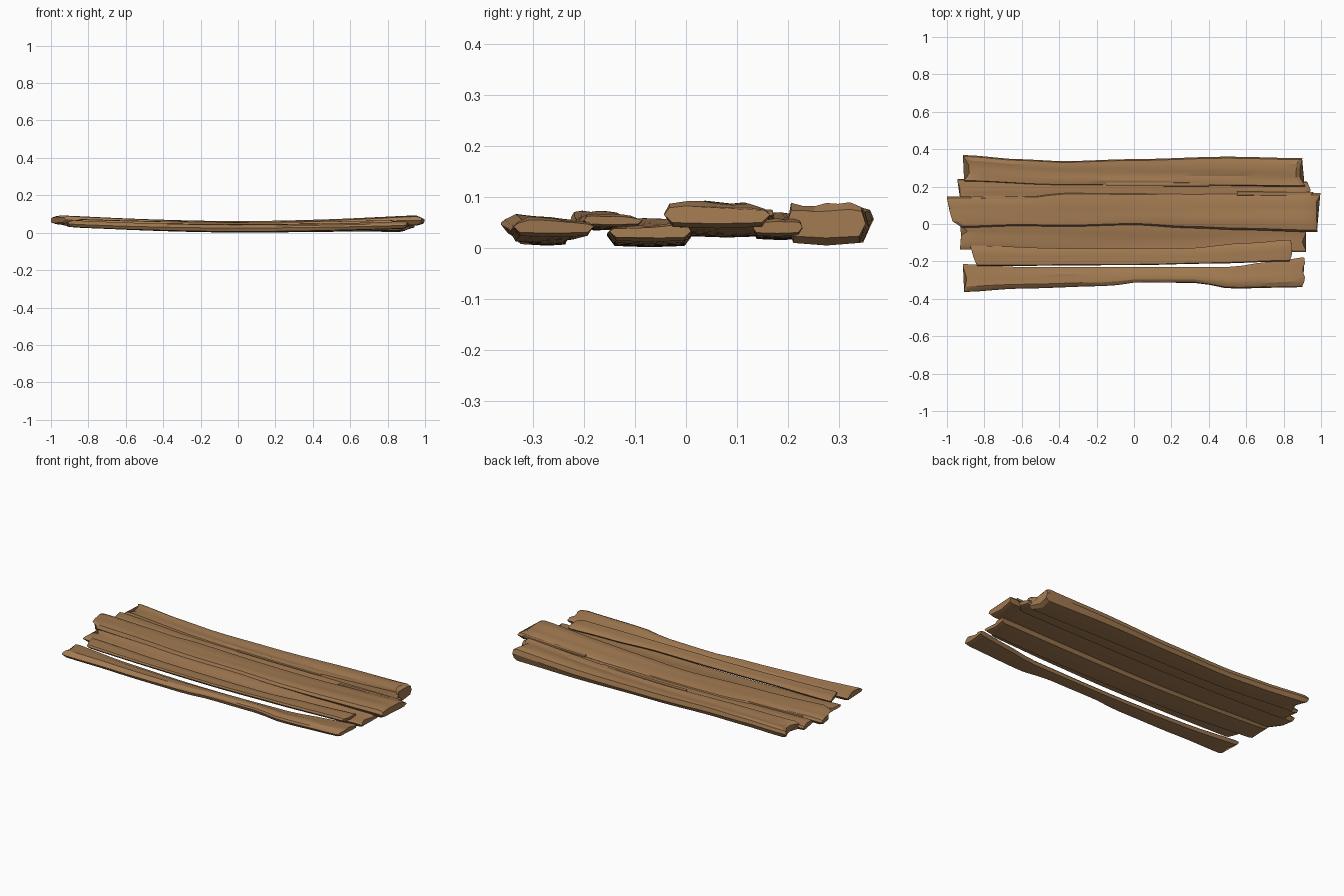
import bpy, bmesh, math, random

random.seed(4)

wood = bpy.data.materials.new("weathered_brown_wood")
wood.diffuse_color = (0.36, 0.195, 0.083, 1)


def smooth_lerp(points, x):
    """Value at x on a list of (position, value) stations, eased between them."""
    if x <= points[0][0]:
        return points[0][1]
    for (a, va), (b, vb) in zip(points, points[1:]):
        if x <= b:
            f = (x - a) / (b - a)
            f = f * f * (3 - 2 * f)
            return va + (vb - va) * f
    return points[-1][1]


def bend(values, x):
    """Parabola through the left, middle and right heights."""
    left, mid, right = values
    side = left if x < 0 else right
    return mid + (side - mid) * min(1, abs(x) / 0.92) ** 1.7


def plank(name, low, high, bottom, top, left_end, right_end, crown, cuts=22):
    """Loft a worn board along x. u runs across it, v from underside to top."""
    us = [0.05, 0.2, 0.35, 0.5, 0.65, 0.8, 0.95]
    ring = [(0, 0.5)] + list(zip(us, crown)) + [(1, 0.5), (0.92, 0.06), (0.5, 0), (0.08, 0.06)]
    ts = [0, 0.012] + [i / cuts for i in range(1, cuts)] + [0.988, 1]
    drift = [random.uniform(0, 6.28) for _ in ring]
    bm = bmesh.new()
    rows = []
    for t in ts:
        row = []
        for (u, v), d in zip(ring, drift):
            xl, xr = smooth_lerp(left_end, u), smooth_lerp(right_end, u)
            x = xl + (xr - xl) * t
            y0, y1 = smooth_lerp(low, x), smooth_lerp(high, x)
            z0, z1 = bend(bottom, x), bend(top, x)
            if t in (0, 1):                      # worn, rounded end
                v = 0.5 + (v - 0.5) * 0.65
            elif 0.1 < v < 1:                    # slow wander of the grain ridges
                v += 0.05 * math.sin(3 * x + d)
            row.append(bm.verts.new((x, y0 + (y1 - y0) * u, z0 + (z1 - z0) * v)))
        rows.append(row)
    n = len(ring)
    for a, b in zip(rows, rows[1:]):
        for i in range(n):
            bm.faces.new((a[i], a[(i + 1) % n], b[(i + 1) % n], b[i]))
    bm.faces.new(rows[0])
    bm.faces.new(rows[-1])
    bmesh.ops.recalc_face_normals(bm, faces=bm.faces)
    mesh = bpy.data.meshes.new(name)
    bm.to_mesh(mesh)
    bm.free()
    mesh.materials.append(wood)
    ob = bpy.data.objects.new(name, mesh)
    bpy.context.collection.objects.link(ob)
    bpy.ops.object.select_all(action='DESELECT')
    ob.select_set(True)
    bpy.context.view_layer.objects.active = ob
    bpy.ops.object.shade_smooth_by_angle(angle=math.radians(25))


# Front board, with a bite in its outer edge
plank("front_plank",
      [(-0.91, -0.363), (-0.6, -0.345), (-0.15, -0.332), (0.03, -0.312), (0.33, -0.315), (0.52, -0.345), (0.9, -0.338)],
      [(-0.9, -0.215), (-0.6, -0.23), (0.5, -0.23), (0.75, -0.2), (0.9, -0.18)],
      (0.03, 0.004, 0.022), (0.068, 0.042, 0.062),
      [(0, -0.91), (0.45, -0.895), (1, -0.915)],
      [(0, 0.9), (0.3, 0.915), (0.6, 0.9), (0.8, 0.915), (1, 0.91)],
      [0.75, 1, 0.98, 0.92, 0.85, 0.75, 0.65])

# Thin slat lying over the gap
plank("thin_top_slat",
      [(-0.87, -0.225), (0, -0.22), (0.4, -0.212), (0.84, -0.2)],
      [(-0.87, -0.115), (-0.38, -0.13), (0.27, -0.13), (0.6, -0.102), (0.84, -0.085)],
      (0.05, 0.034, 0.042), (0.076, 0.056, 0.069),
      [(0, -0.84), (0.5, -0.86), (1, -0.875)],
      [(0, 0.83), (0.3, 0.845), (1, 0.84)],
      [0.95, 1, 0.9, 0.95, 0.9, 0.8, 0.6])

# Low board under the slat and the middle board
plank("low_plank",
      [(-0.93, -0.135), (-0.4, -0.15), (0.5, -0.155), (0.92, -0.15)],
      [(-0.93, 0.01), (0.92, 0.01)],
      (0.032, 0.001, 0.012), (0.064, 0.042, 0.052),
      [(0, -0.93), (0.5, -0.925), (0.6, -0.89), (1, -0.93)],
      [(0, 0.92), (0.35, 0.9), (0.65, 0.92), (1, 0.92)],
      [0.7, 0.75, 0.78, 0.8, 0.88, 0.98, 1])

# Wide, longest board
plank("middle_plank",
      [(-0.93, -0.02), (-0.6, -0.01), (-0.38, -0.016), (0, -0.006), (0.3, -0.022), (0.57, -0.032), (0.98, -0.043)],
      [(-1, 0.148), (-0.6, 0.143), (-0.37, 0.17), (0, 0.167), (0.4, 0.16), (1, 0.165)],
      (0.044, 0.02, 0.038), (0.092, 0.062, 0.091),
      [(0, -0.92), (0.2, -0.97), (0.5, -0.985), (1, -1.0)],
      [(0, 0.98), (0.5, 0.975), (0.75, 0.975), (1, 0.998)],
      [0.9, 1, 0.97, 0.93, 0.9, 0.9, 0.75])

# Thin filler board between the two thick ones
plank("filler_plank",
      [(-0.94, 0.13), (0.93, 0.13)],
      [(-0.94, 0.24), (0, 0.24), (0.93, 0.228)],
      (0.035, 0.015, 0.022), (0.07, 0.05, 0.058),
      [(0, -0.93), (0.5, -0.93), (1, -0.945)],
      [(0, 0.91), (0.5, 0.945), (1, 0.925)],
      [0.9, 0.92, 0.95, 1, 0.95, 0.97, 0.9])

# Thick rear board
plank("rear_plank",
      [(-0.9, 0.225), (-0.4, 0.205), (0, 0.205), (0.9, 0.198)],
      [(-0.91, 0.368), (-0.6, 0.346), (-0.38, 0.336), (0, 0.347), (0.5, 0.36), (0.9, 0.352)],
      (0.03, 0.008, 0.004), (0.082, 0.06, 0.092),
      [(0, -0.91), (0.35, -0.88), (0.65, -0.885), (1, -0.915)],
      [(0, 0.915), (0.4, 0.885), (0.7, 0.89), (1, 0.9)],
      [0.93, 0.96, 0.92, 0.94, 0.97, 1, 0.92])

# Splintered slivers along the seams: (x start, x end, y, z offset)
for i, (a, b, y, dz) in enumerate([(-0.15, 0.4, 0.215, 0.004), (-0.87, -0.4, 0.14, 0.002),
                                   (0.55, 0.95, 0.165, 0.0)]):
    plank("splinter_%d" % (i + 1),
          [(a, y - 0.012), (b, y - 0.014)], [(a, y + 0.008), (b, y + 0.006)],
          (0.06, 0.045 + dz, 0.06), (0.078, 0.057 + dz, 0.075),
          [(0, a), (1, a)], [(0, b), (1, b + 0.01)],
          [0.9, 0.95, 1, 1, 1, 0.95, 0.9], cuts=6)
